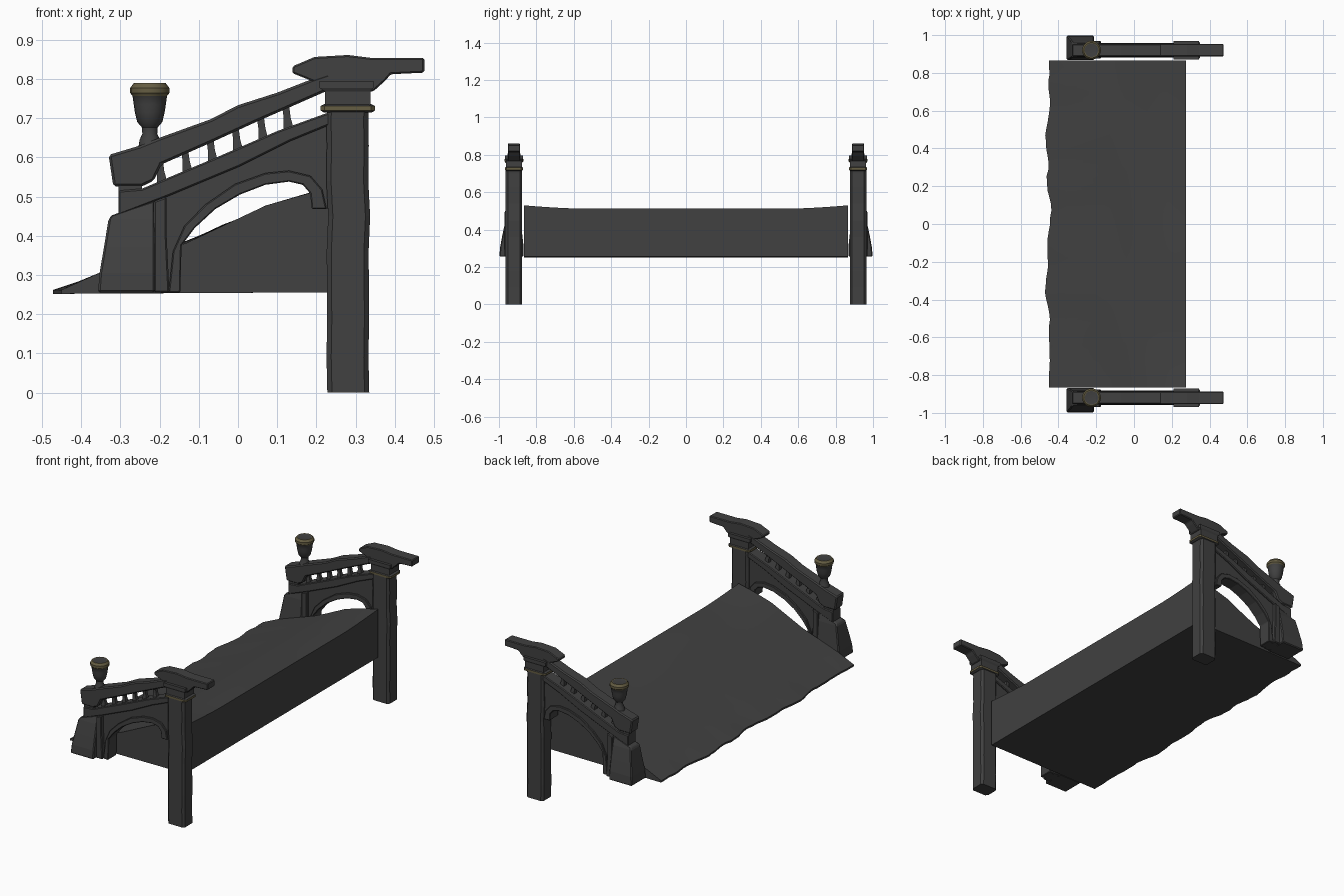
import bpy, bmesh, math, random
from mathutils import Vector

random.seed(4)
cube = bpy.data.objects.get("Cube")
if cube:
    bpy.data.objects.remove(cube, do_unlink=True)


def material(name, rgb):
    m = bpy.data.materials.new(name)
    m.use_nodes = True
    m.diffuse_color = (*rgb, 1)
    m.node_tree.nodes["Principled BSDF"].inputs["Base Color"].default_value = (*rgb, 1)
    return m


STONE = material("dark stone", (0.052, 0.052, 0.052))
GOLD = material("dull gold", (0.13, 0.11, 0.055))
YC = 0.92  # centre line of each side structure


def finish(name, bm, mats=(STONE,), bevel=0, mirror=True, smooth=False):
    bmesh.ops.recalc_face_normals(bm, faces=bm.faces)
    me = bpy.data.meshes.new(name)
    bm.to_mesh(me)
    bm.free()
    for m in mats:
        me.materials.append(m)
    ob = bpy.data.objects.new(name, me)
    bpy.context.collection.objects.link(ob)
    if bevel:
        b = ob.modifiers.new("worn edges", "BEVEL")
        b.width, b.segments, b.limit_method = bevel, 1, "ANGLE"
    if mirror:
        ob.modifiers.new("other side", "MIRROR").use_axis = (False, True, False)
    if smooth:
        bpy.ops.object.select_all(action="DESELECT")
        ob.select_set(True)
        bpy.context.view_layer.objects.active = ob
        bpy.ops.object.shade_smooth_by_angle(angle=math.radians(35))
    return ob


def prism(name, outline, y0, y1, bevel=0.004):
    """Extrude an x-z outline from y0 to y1."""
    bm = bmesh.new()
    f = bm.faces.new([bm.verts.new((x, y0, z)) for x, z in outline])
    out = bmesh.ops.extrude_face_region(bm, geom=[f])
    verts = [v for v in out["geom"] if isinstance(v, bmesh.types.BMVert)]
    bmesh.ops.translate(bm, vec=(0, y1 - y0, 0), verts=verts)
    return finish(name, bm, bevel=bevel)


def loft(name, rings, mats=(STONE,), rule=None, **kw):
    """Skin equal-sized rings of points and cap both ends."""
    bm = bmesh.new()
    rows = [[bm.verts.new(p) for p in r] for r in rings]
    n = len(rows[0])
    for k, (a, b) in enumerate(zip(rows, rows[1:])):
        for i in range(n):
            j = (i + 1) % n
            f = bm.faces.new((a[i], a[j], b[j], b[i]))
            f.material_index = rule(k) if rule else 0
    bm.faces.new(rows[0][::-1])
    bm.faces.new(rows[-1])
    return finish(name, bm, mats, **kw)


def box_ring(x0, x1, y0, y1, z, c=0.0):
    """Rectangle ring with optional chamfered corners."""
    if not c:
        return [(x0, y0, z), (x1, y0, z), (x1, y1, z), (x0, y1, z)]
    return [(x0 + c, y0, z), (x1 - c, y0, z), (x1, y0 + c, z), (x1, y1 - c, z),
            (x1 - c, y1, z), (x0 + c, y1, z), (x0, y1 - c, z), (x0, y0 + c, z)]


def circle(x, y, z, r, n=20):
    return [(x + r * math.cos(math.tau * i / n), y + r * math.sin(math.tau * i / n), z)
            for i in range(n)]


# Sloping deck with a ragged lower edge
profile = [(0, 0.262), (0.32, 0.30), (0.45, 0.385), (0.6, 0.425), (0.73, 0.468),
           (0.88, 0.5), (1, 0.512)]
XS = [0, -0.36, -0.13, -0.04, 0.07, 0.185, 0.275]
NY = 48
bm = bmesh.new()
rows = []
for j in range(NY + 1):
    y = -0.866 + 1.732 * j / NY
    edge = -0.455 + 0.010 * math.sin(9 * y + 1) + 0.007 * math.sin(23 * y) + random.uniform(-0.004, 0.004)
    if abs(y) > 0.8:
        edge = -0.45
    row = []
    for k, x in enumerate(XS):
        z = profile[k][1] + 0.003 * math.sin(7 * y + 2 * k) * (0 < k < 6)
        if k > 3:
            z += 0.018 * max(0, (abs(y) - 0.55) / 0.32) ** 1.5 * (k - 3) / 3
        row.append(bm.verts.new((edge if k == 0 else x, y, z)))
    row += [bm.verts.new((0.275, y, 0.256)), bm.verts.new((edge, y, 0.252))]
    rows.append(row)
for a, b in zip(rows, rows[1:]):
    for i in range(len(a)):
        j = (i + 1) % len(a)
        bm.faces.new((a[i], a[j], b[j], b[i]))
bm.faces.new(rows[0])
bm.faces.new(rows[-1][::-1])
finish("sloping_deck", bm, mirror=False, smooth=True)

# Tall posts with slightly worn sides
rings = []
for z in (0, 0.09, 0.18, 0.27, 0.36, 0.45, 0.54, 0.63, 0.70, 0.73):
    w = random.uniform(-0.003, 0.003)
    rings.append(box_ring(0.227 + w, 0.334 + w, YC - 0.044, YC + 0.044, z, 0.012))
loft("post", rings)
loft("post_ring", [box_ring(0.28 - r, 0.28 + r, YC - r + 0.02, YC + r - 0.02, z, 0.01)
                   for z, r in ((0.714, 0.060), (0.719, 0.069), (0.731, 0.069), (0.736, 0.060))],
     mats=(STONE, GOLD), rule=lambda k: int(k == 1))
loft("post_collar", [box_ring(0.222, 0.338, YC - 0.043, YC + 0.043, 0.73),
                     box_ring(0.222, 0.338, YC - 0.043, YC + 0.043, 0.768),
                     box_ring(0.208, 0.345, YC - 0.048, YC + 0.048, 0.777),
                     box_ring(0.208, 0.345, YC - 0.048, YC + 0.048, 0.795)])

# Bracket-like beam on top of each post
prism("post_beam", [(0.138, 0.815), (0.14, 0.833), (0.158, 0.84), (0.195, 0.856), (0.28, 0.861),
                    (0.345, 0.853), (0.475, 0.853), (0.475, 0.816), (0.39, 0.812), (0.375, 0.795),
                    (0.345, 0.768), (0.225, 0.768), (0.2, 0.79)], YC - 0.033, YC + 0.033)

# Side wall with an arched opening
arch = [(-0.165, 0.255), (-0.16, 0.36), (-0.125, 0.43), (-0.07, 0.48), (0.0, 0.52),
        (0.07, 0.545), (0.13, 0.553), (0.175, 0.54), (0.2, 0.51), (0.205, 0.468)]
prism("arched_wall", arch + [(0.24, 0.468), (0.24, 0.69), (0.1, 0.63), (-0.05, 0.57), (-0.2, 0.50),
                             (-0.3, 0.455), (-0.3, 0.255)], YC - 0.027, YC + 0.027, 0)

# Raised moulding following the arch
outer = [(-0.177, 0.255), (-0.166, 0.36), (-0.137, 0.425), (-0.083, 0.48), (-0.008, 0.532),
         (0.07, 0.56), (0.13, 0.566), (0.185, 0.553), (0.215, 0.518), (0.226, 0.468)]
inner = [(-0.147, 0.255), (-0.144, 0.375), (-0.11, 0.42), (-0.058, 0.468), (0.005, 0.505),
         (0.07, 0.53), (0.13, 0.538), (0.165, 0.53), (0.184, 0.508), (0.188, 0.468)]
prism("arch_moulding", outer + inner[::-1], YC - 0.038, YC + 0.038, 0.003)

# Sloping ledge along the wall top
prism("wall_ledge", [(-0.305, 0.452), (-0.18, 0.5), (0.0, 0.575), (0.13, 0.64), (0.235, 0.683),
                     (0.235, 0.716), (0.1, 0.667), (-0.05, 0.602), (-0.245, 0.52), (-0.305, 0.515)],
      YC - 0.036, YC + 0.036)

# Flared pier and the pilaster beside it
loft("flared_pier", [box_ring(-0.357, -0.212, 0.868, 0.998, 0.255),
                     box_ring(-0.353, -0.212, 0.868, 0.994, 0.305),
                     box_ring(-0.342, -0.212, 0.875, 0.982, 0.37),
                     box_ring(-0.33, -0.212, 0.882, 0.966, 0.443),
                     [(-0.322, 0.89, 0.452), (-0.212, 0.89, 0.492),
                      (-0.212, 0.955, 0.492), (-0.322, 0.955, 0.452)]], bevel=0.005)
prism("pilaster", [(-0.215, 0.255), (-0.175, 0.255), (-0.182, 0.4), (-0.182, 0.5), (-0.215, 0.488)],
      YC - 0.044, YC + 0.05)

# Handrail, its end block and balusters
loft("rail_end_block", [box_ring(-0.305, -0.245, YC - 0.03, YC + 0.03, z) for z in (0.45, 0.58)])
prism("handrail", [(-0.33, 0.606), (-0.318, 0.526), (-0.245, 0.526), (-0.215, 0.54), (-0.195, 0.582),
                   (-0.07, 0.637), (0.05, 0.692), (0.235, 0.773), (0.235, 0.815), (0.19, 0.8),
                   (0.1, 0.765), (0.0, 0.733), (-0.07, 0.697), (-0.2, 0.65), (-0.25, 0.63)],
      YC - 0.034, YC + 0.034, 0.006)
for i in range(6):
    x = -0.193 + 0.0645 * i
    z = 0.535 + 0.42 * (x + 0.193)
    loft(f"baluster_{i + 1}", [box_ring(x - r - 0.004 * k, x + r - 0.004 * k, YC - r, YC + r, z + h)
                               for k, (h, r) in enumerate(((0, 0.013), (0.03, 0.009), (0.06, 0.009), (0.09, 0.013)))])

# Urn finial with a gilded rim
urn = [(0.62, 0.03), (0.645, 0.026), (0.66, 0.019), (0.676, 0.02), (0.69, 0.032), (0.715, 0.038),
       (0.735, 0.041), (0.757, 0.044), (0.764, 0.05), (0.777, 0.05), (0.789, 0.041), (0.788, 0.036)]
loft("urn_finial", [circle(-0.225, YC, z, r) for z, r in urn], mats=(STONE, GOLD),
     rule=lambda k: int(k >= 7), smooth=True)
